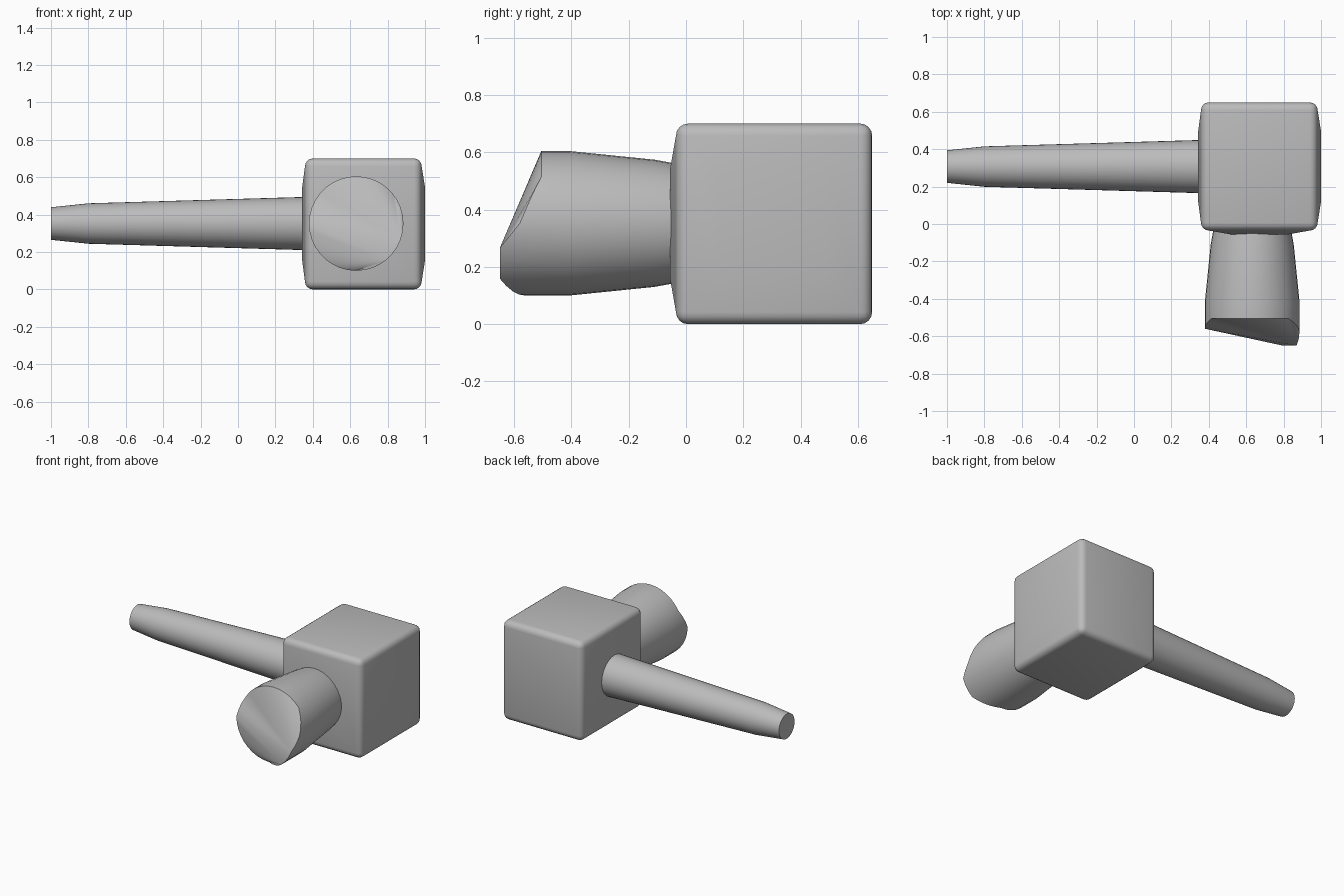
import bpy
import bmesh
from math import cos, sin, radians
from mathutils import Vector

old = bpy.data.objects.get("Cube")
if old:
    bpy.data.objects.remove(old, do_unlink=True)

grey = bpy.data.materials.new("plain_grey")
grey.use_nodes = True
colour = (0.5, 0.5, 0.5, 1)
grey.diffuse_color = colour
grey.node_tree.nodes["Principled BSDF"].inputs["Base Color"].default_value = colour

SIDES = 36


def finish(bm, name, angle):
    bmesh.ops.recalc_face_normals(bm, faces=bm.faces)
    mesh = bpy.data.meshes.new(name)
    bm.to_mesh(mesh)
    bm.free()
    mesh.materials.append(grey)
    obj = bpy.data.objects.new(name, mesh)
    bpy.context.collection.objects.link(obj)
    bpy.ops.object.select_all(action="DESELECT")
    obj.select_set(True)
    bpy.context.view_layer.objects.active = obj
    bpy.ops.object.shade_smooth_by_angle(angle=radians(angle))


def loft(bm, rings):
    """Bridge rings of points with quads and return the vertex rings."""
    rows = [[bm.verts.new(p) for p in ring] for ring in rings]
    for a, b in zip(rows, rows[1:]):
        for i in range(SIDES):
            j = (i + 1) % SIDES
            bm.faces.new((a[i], a[j], b[j], b[i]))
    return rows


angles = [360 * i / SIDES for i in range(SIDES)]

# Block: rounded box whose front and two sides swell slightly
bm = bmesh.new()
bmesh.ops.create_cube(bm, size=1)
for v in bm.verts:
    v.co = Vector((0.67 + v.co.x * 0.624, 0.3075 + v.co.y * 0.685, 0.35 + v.co.z * 0.7))
bmesh.ops.bevel(bm, geom=bm.edges[:], offset=0.042, segments=4, profile=0.5, affect="EDGES")
bm.normal_update()
for direction, swell in (((1, 0, 0), 0.018), ((-1, 0, 0), 0.015), ((0, -1, 0), 0.02)):
    way = Vector(direction)
    face = max((f for f in bm.faces if f.normal.dot(way) > 0.99), key=lambda f: f.calc_area())
    bmesh.ops.inset_region(bm, faces=[face], thickness=0.16)
    for v in face.verts:
        v.co += way * swell
finish(bm, "block", 35)

# Handle: long tapered rod running out of the block
bm = bmesh.new()
stations = [(0.42, 0.144), (-0.8, 0.108), (-1.0, 0.087)]
rows = loft(bm, [[(x, 0.307 + r * cos(radians(a)), 0.352 + r * sin(radians(a)))
                  for a in angles] for x, r in stations])
for row in (rows[0], rows[-1]):
    bm.faces.new(row)
finish(bm, "handle", 35)

# Nose: flared stub with an obliquely chipped end
CHIP = [(0, -0.58), (40, -0.505), (150, -0.505), (180, -0.56),
        (270, -0.56), (310, -0.65), (340, -0.65), (360, -0.58)]


def chip(a):
    for (a0, y0), (a1, y1) in zip(CHIP, CHIP[1:]):
        if a0 <= a <= a1:
            return y0 + (y1 - y0) * (a - a0) / (a1 - a0)


def nose_point(a, r, y):
    return (0.632 + r * cos(radians(a)), y, 0.352 + r * sin(radians(a)))


bm = bmesh.new()
stations = [(0.02, 0.2), (-0.055, 0.212), (-0.11, 0.222), (-0.41, 0.2525)]
rings = [[nose_point(a, r, y) for a in angles] for y, r in stations]
rings.append([nose_point(a, 0.2525, chip(a)) for a in angles])
rows = loft(bm, rings)
bm.faces.new(rows[0])
end = rows[-1]
left, low, tip = SIDES // 2, 31, 34


def fan(hub, path):
    for i, j in zip(path, path[1:]):
        bm.faces.new((end[hub], end[i], end[j]))


fan(tip, [35] + list(range(left + 1)) + [low])
fan(low, list(range(left, low)))
bm.faces.new(end[low:tip + 1])
finish(bm, "nose", 30)
